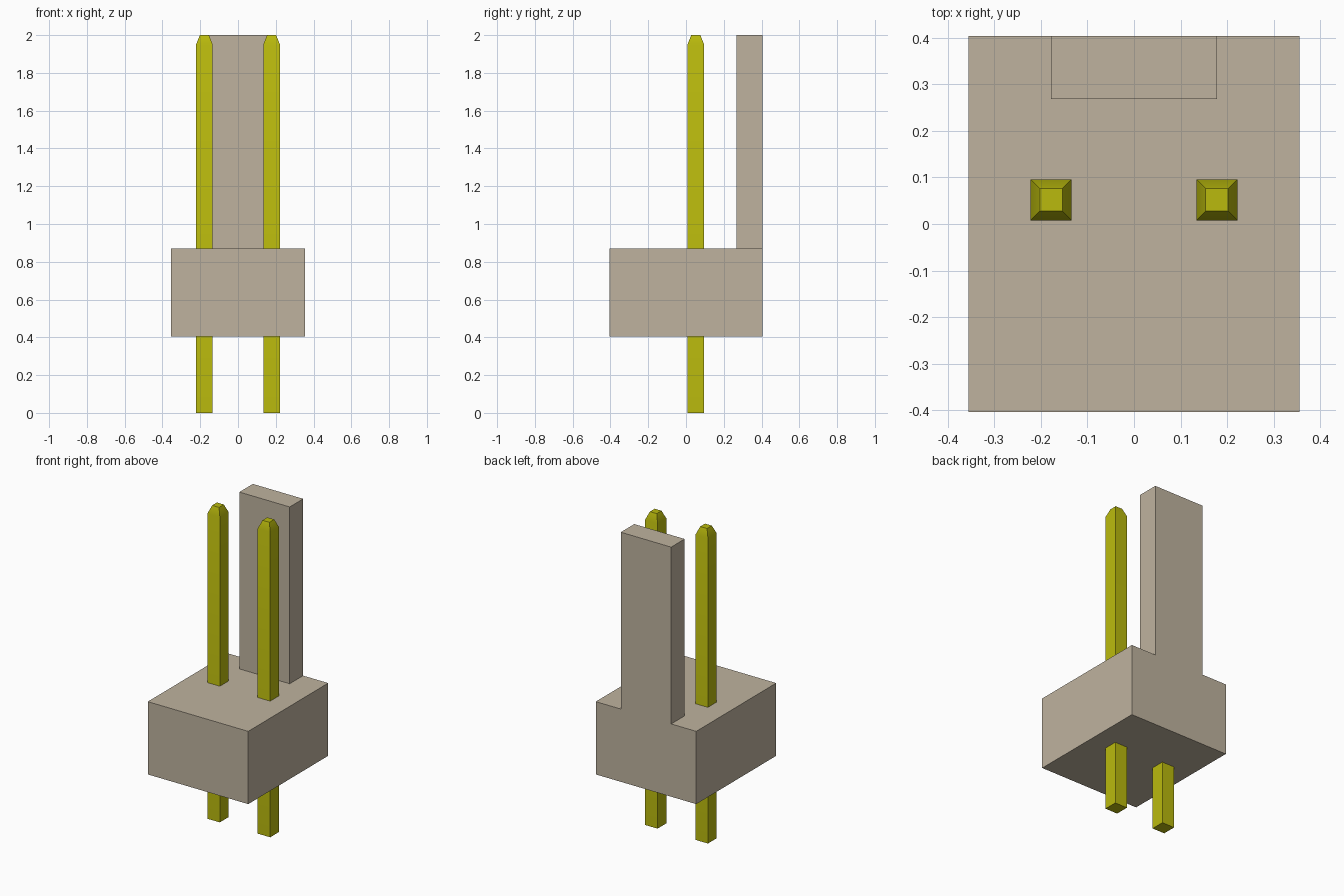
import bpy
import bmesh
from mathutils import Vector

# Remove the default cube
cube = bpy.data.objects.get("Cube")
if cube:
    bpy.data.objects.remove(cube, do_unlink=True)


def make_material(name, color):
    mat = bpy.data.materials.new(name)
    mat.use_nodes = True
    mat.diffuse_color = color
    mat.node_tree.nodes["Principled BSDF"].inputs["Base Color"].default_value = color
    return mat


def make_object(name, bm, mat):
    mesh = bpy.data.meshes.new(name)
    bmesh.ops.recalc_face_normals(bm, faces=bm.faces)
    bm.to_mesh(mesh)
    bm.free()
    mesh.materials.append(mat)
    obj = bpy.data.objects.new(name, mesh)
    bpy.context.collection.objects.link(obj)
    return obj


def box(low, high):
    """Box between two opposite corners."""
    low, high = Vector(low), Vector(high)
    bm = bmesh.new()
    bmesh.ops.create_cube(bm, size=1)
    bmesh.ops.scale(bm, vec=high - low, verts=bm.verts)
    bmesh.ops.translate(bm, vec=(low + high) / 2, verts=bm.verts)
    return bm


plastic = make_material("beige plastic", (0.52, 0.45, 0.345, 1))
metal = make_material("yellow metal", (0.49, 0.49, 0.004, 1))

HALF_X, HALF_Y = 0.355, 0.404
BASE_BOTTOM, BASE_TOP, TOP = 0.405, 0.87, 2.0
PIN_X, PIN_Y, PIN_HALF = 0.178, 0.052, 0.044

# Housing block
make_object("housing_base", box((-HALF_X, -HALF_Y, BASE_BOTTOM),
                                (HALF_X, HALF_Y, BASE_TOP)), plastic)

# Upright locking tab, flush with the back of the housing
make_object("back_tab", box((-PIN_X, 0.268, BASE_TOP),
                            (PIN_X, HALF_Y, TOP)), plastic)

# Square pins through the housing, each with a tapered tip
for side, name in ((1, "left_pin"), (-1, "right_pin")):
    x = side * PIN_X
    bm = box((x - PIN_HALF, PIN_Y - PIN_HALF, 0),
             (x + PIN_HALF, PIN_Y + PIN_HALF, 1.95))
    top = max(bm.faces, key=lambda f: f.calc_center_median().z)
    tip = bmesh.ops.extrude_face_region(bm, geom=[top])["geom"]
    bmesh.ops.delete(bm, geom=[top], context="FACES_ONLY")
    for v in (g for g in tip if isinstance(g, bmesh.types.BMVert)):
        v.co.x = x + (v.co.x - x) * 0.55
        v.co.y = PIN_Y + (v.co.y - PIN_Y) * 0.55
        v.co.z = TOP
    pin = make_object(name, bm, metal)
    bpy.ops.object.select_all(action="DESELECT")
    pin.select_set(True)
    bpy.context.view_layer.objects.active = pin
    bpy.ops.object.shade_smooth_by_angle()
